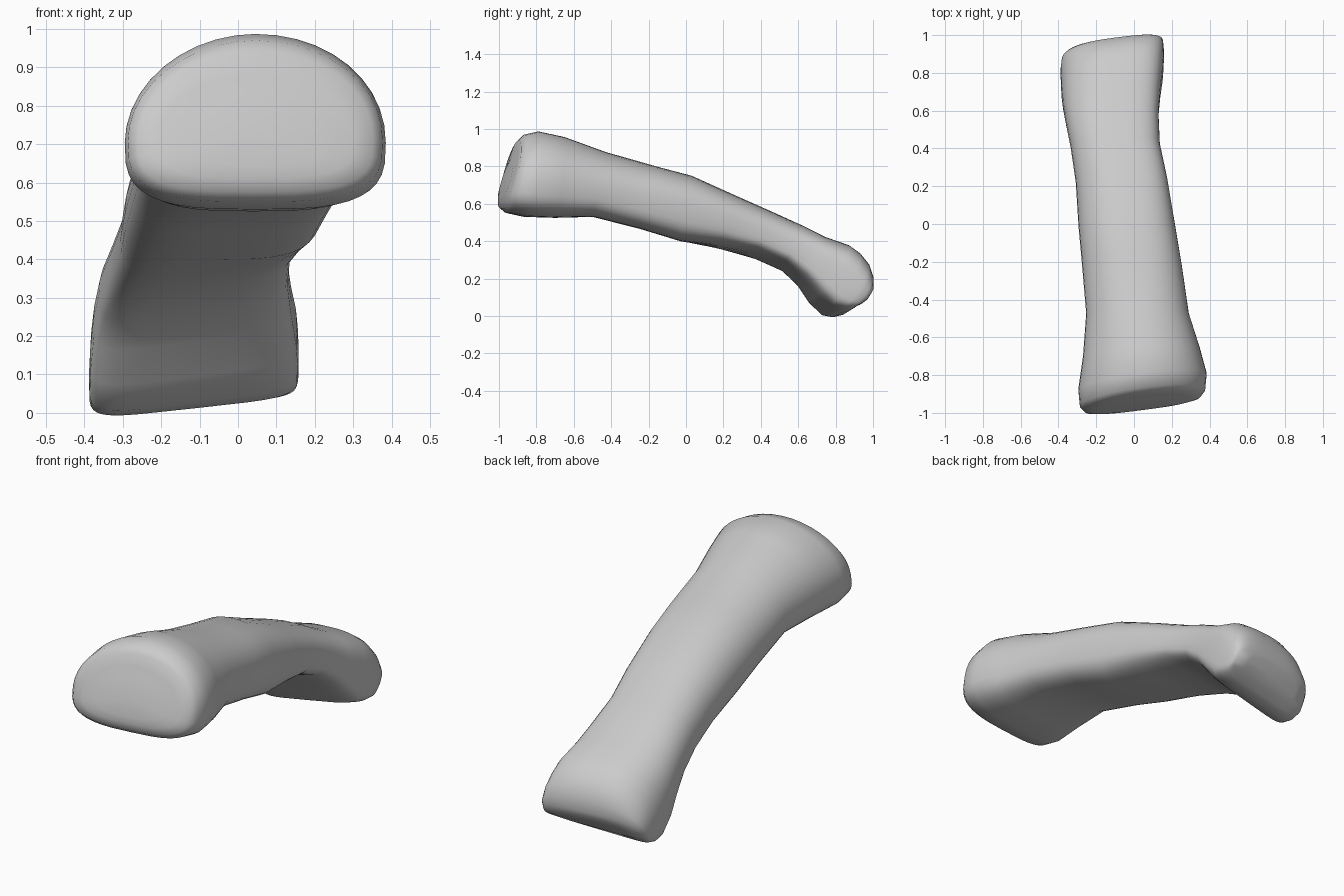
import bpy, bmesh, math

cube = bpy.data.objects.get("Cube")
if cube:
    bpy.data.objects.remove(cube)

SIDES = 40

# Stations along the bone: underside y, z, top y, z, low-x side, high-x side
STATIONS = [
    (-.985, .61, -.91, .88, -.21, .30),
    (-.98, .575, -.895, .94, -.262, .352),
    (-.95, .55, -.865, .97, -.287, .377),
    (-.86, .53, -.79, .987, -.295, .385),
    (-.70, .525, -.65, .957, -.270, .35),
    (-.50, .53, -.43, .877, -.253, .29),
    (-.25, .467, -.16, .80, -.275, .252),
    (-.03, .40, .03, .75, -.294, .217),
    (.18, .345, .29, .633, -.308, .177),
    (.37, .285, .47, .553, -.335, .137),
    (.52, .225, .62, .485, -.362, .13),
    (.61, .15, .74, .423, -.377, .14),
    (.68, .06, .86, .38, -.385, .153),
    (.75, -.008, .92, .337, -.388, .158),
    (.81, -.018, .965, .28, -.388, .158),
    (.86, -.002, .985, .215, -.383, .155),
    (.895, .03, .985, .16, -.365, .14),
]


def blend(a, b, t):
    return a + (b - a) * t


def ramp(value, start, end):
    return min(1, max(0, (value - start) / (end - start)))


def power(value, exponent):
    return math.copysign(abs(value) ** exponent, value)


def section(station):
    """Rounded section: domed top and flat underside, with a softer low-x shoulder."""
    yb, zb, yt, zt, xl, xr = station
    far = ramp(yt, -.6, .6)
    head = ramp(yt, .5, .85)
    twist = ramp(yt, .05, .45) * (1 - .6 * ramp(yb, .78, .9))
    front = ramp(-yt, .5, .8)
    slant = .13 * max(front, head)
    points = []
    for i in range(SIDES):
        a = 2 * math.pi * i / SIDES
        c, s = math.cos(a), math.sin(a)
        if s < 0:
            n = blend(3.2, 5.5, head)
        elif c < 0:
            n = blend(1.95, 2.4, far)
        else:
            n = blend(2.05, 3.2, far)
        widest = blend(.38, .33 if c < 0 else .5, far)
        u = power(c, 2 / n)
        v = power(s, 2 / n)
        v = widest + v * ((1 - widest) if v > 0 else widest)
        x = (xl + xr) / 2 + u * (xr - xl) / 2
        y = blend(yb, yt, v) + slant * u * (xr - xl) / 2
        z = blend(zb, zt, v)
        # Underside climbs toward the high-x knuckle
        z += max(0, 1 - 2 * v) * twist * .035 * (u + 1)
        points.append((x, y, z))
    return points


def bridge(bm, a, b):
    for i in range(SIDES):
        j = (i + 1) % SIDES
        bm.faces.new((a[i], a[j], b[j], b[i]))


# Bone body, lofted through the stations
bm = bmesh.new()
rings = [[bm.verts.new(p) for p in section(s)] for s in STATIONS]
for a, b in zip(rings, rings[1:]):
    bridge(bm, a, b)

# Joint ends, closed with an inner ring and a gently domed fan
for ring, bulge, drop in ((rings[0], -.01, 0), (rings[-1], .008, .006)):
    x, y, z = (sum(v.co[k] for v in ring) / SIDES for k in range(3))
    inner = [bm.verts.new((blend(x, v.co.x, .7), blend(y, v.co.y, .7) + bulge,
                           blend(z, v.co.z, .7) - drop)) for v in ring]
    bridge(bm, ring, inner)
    tip = bm.verts.new((x, y + bulge, z - drop))
    for i in range(SIDES):
        bm.faces.new((inner[i], inner[(i + 1) % SIDES], tip))
bmesh.ops.recalc_face_normals(bm, faces=bm.faces)

mesh = bpy.data.meshes.new("bone_shaft")
bm.to_mesh(mesh)
bm.free()
bone = bpy.data.objects.new("bone_shaft", mesh)
bpy.context.collection.objects.link(bone)

# Plain grey material
grey = bpy.data.materials.new("bone_grey")
grey.use_nodes = True
grey.diffuse_color = (.6, .6, .6, 1)
grey.node_tree.nodes["Principled BSDF"].inputs["Base Color"].default_value = (.6, .6, .6, 1)
mesh.materials.append(grey)

bpy.context.view_layer.objects.active = bone
bone.select_set(True)
bpy.ops.object.shade_smooth_by_angle(angle=math.radians(70))
